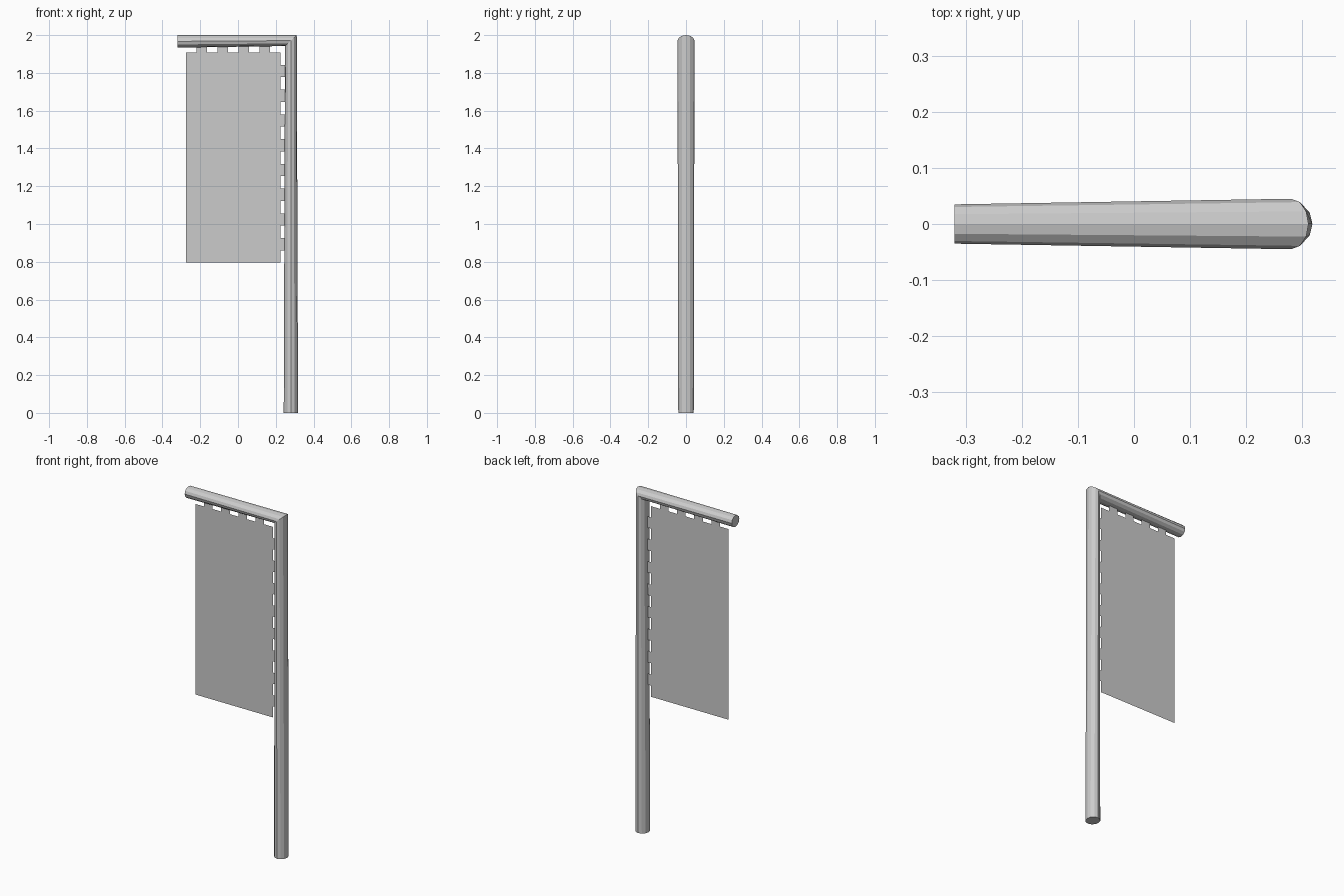
import bpy, bmesh
from math import sin, cos, pi

if "Cube" in bpy.data.objects:
    bpy.data.objects.remove(bpy.data.objects["Cube"])

SIDES = 12


def make_object(name, bm):
    mesh = bpy.data.meshes.new(name)
    bm.to_mesh(mesh)
    bm.free()
    obj = bpy.data.objects.new(name, mesh)
    bpy.context.collection.objects.link(obj)
    return obj


# Bent pole: one loft through foot ring, mitred corner ring and arm end ring
# each ring: centre x, centre z, half width along x, along y, along z
rings = [
    (0.28, 0.0, 0.038, 0.041, 0.0),
    (0.28, 1.971, 0.031, 0.045, 0.029),
    (-0.32, 1.967, 0.0, 0.035, 0.033),
]
bm = bmesh.new()
loops = []
for cx, cz, rx, ry, rz in rings:
    loops.append([bm.verts.new((cx + rx * cos(2 * pi * i / SIDES),
                                ry * sin(2 * pi * i / SIDES),
                                cz + rz * cos(2 * pi * i / SIDES)))
                  for i in range(SIDES)])
for a, b in zip(loops, loops[1:]):
    for i in range(SIDES):
        j = (i + 1) % SIDES
        bm.faces.new((a[i], a[j], b[j], b[i]))
bm.faces.new(loops[0][::-1])
bm.faces.new(loops[-1])
bmesh.ops.recalc_face_normals(bm, faces=bm.faces)
make_object("bent_pole", bm)

# Cloth banner with rows of tabs along its top and pole side
X0, X1, Z0, Z1 = -0.275, 0.225, 0.795, 1.908
TOP_CELLS, SIDE_CELLS = 9, 17
bm = bmesh.new()


def panel(x0, x1, z0, z1):
    bm.faces.new([bm.verts.new((x, 0, z)) for x, z in
                  ((x0, z0), (x1, z0), (x1, z1), (x0, z1))])


panel(X0, X1, Z0, Z1)
w = (X1 - X0) / TOP_CELLS
for k in range(1, TOP_CELLS, 2):
    panel(X0 + k * w, X0 + (k + 1) * w, Z1, 1.945)
h = (Z1 - Z0) / SIDE_CELLS
for k in range(1, SIDE_CELLS, 2):
    panel(X1, 0.252, Z0 + k * h, Z0 + (k + 1) * h)
make_object("banner", bm)
